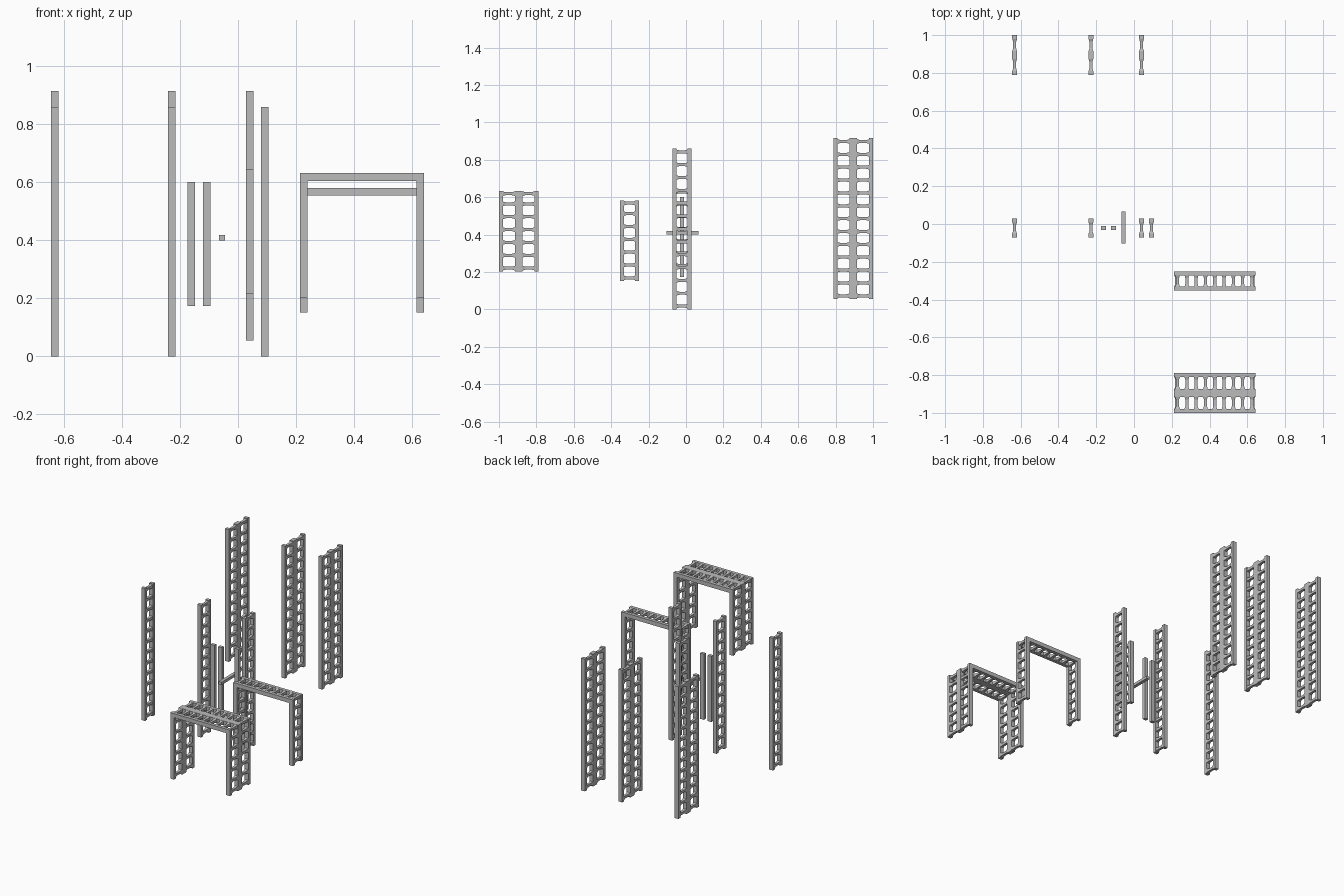
import bpy, bmesh, math
from mathutils import Matrix, Vector

if "Cube" in bpy.data.objects:
    bpy.data.objects.remove(bpy.data.objects["Cube"])

steel = bpy.data.materials.new("plain_grey")
steel.use_nodes = True
GREY = (0.5, 0.5, 0.5, 1)
steel.diffuse_color = GREY
steel.node_tree.nodes["Principled BSDF"].inputs["Base Color"].default_value = GREY

DEPTH = 0.0265     # rail thickness across the ladder face
RAIL = 0.021       # rail width
SINGLE, DOUBLE = 0.102, 0.211
INSET = 0.0175     # first rung from the rail end
PITCH = 0.0687
# Square rung profile: fraction along its length, half thickness (flared ends)
FLARE = [(0, 0.0125), (0.1, 0.0103), (0.25, 0.008),
         (0.75, 0.008), (0.9, 0.0103), (1, 0.0125)]


def add_box(bm, low, high):
    low, high = Vector(low), Vector(high)
    m = Matrix.Translation((low + high) / 2) @ Matrix.Diagonal((*(high - low), 1))
    bmesh.ops.create_cube(bm, size=1, matrix=m)


def add_rung(bm, y0, y1, z):
    corners = ((-1, -1), (1, -1), (1, 1), (-1, 1))
    rings = [[bm.verts.new((h * cx, y0 + t * (y1 - y0), z + h * cz)) for cx, cz in corners]
             for t, h in FLARE]
    for a, b in zip(rings, rings[1:]):
        for i in range(4):
            j = (i + 1) % 4
            bm.faces.new((a[i], a[j], b[j], b[i]))
    bm.faces.new(rings[0])
    bm.faces.new(rings[-1])


def add_ladder(bm, width, length, rungs, place):
    """Upright ladder with its foot at the origin, then moved by the matrix."""
    part = bmesh.new()
    half = width / 2
    rails = [(-half, RAIL - half), (half - RAIL, half)]
    if width == DOUBLE:
        rails.insert(1, (-RAIL, RAIL))
    for y0, y1 in rails:
        add_box(part, (-DEPTH / 2, y0, 0), (DEPTH / 2, y1, length))
    for z in rungs:
        for left, right in zip(rails, rails[1:]):
            add_rung(part, left[1], right[0], z)
    bmesh.ops.recalc_face_normals(part, faces=part.faces)
    part.transform(place)
    mesh = bpy.data.meshes.new("part")
    part.to_mesh(mesh)
    part.free()
    bm.from_mesh(mesh)
    bpy.data.meshes.remove(mesh)


def finish(bm, name):
    mesh = bpy.data.meshes.new(name)
    bm.to_mesh(mesh)
    bm.free()
    mesh.materials.append(steel)
    obj = bpy.data.objects.new(name, mesh)
    bpy.context.collection.objects.link(obj)


def spread(length, count):
    return [INSET + (length - 2 * INSET) * i / (count - 1) for i in range(count)]


def ladder(name, width, x, y, z, length, count):
    bm = bmesh.new()
    add_ladder(bm, width, length, spread(length, count), Matrix.Translation((x, y, z)))
    finish(bm, name)


def arch(name, width, y, z0, z1):
    bm = bmesh.new()
    x0, x1 = 0.213, 0.642
    # Two legs that end under the beam
    for x in (x0 + DEPTH / 2, x1 - DEPTH / 2):
        add_ladder(bm, width, z1 - z0 - DEPTH, [INSET + PITCH * i for i in range(6)],
                   Matrix.Translation((x, y, z0)))
    # Beam laid along x with closer rungs
    lay = Matrix.Translation((x0, y, z1 - DEPTH / 2)) @ Matrix.Rotation(math.pi / 2, 4, 'Y')
    add_ladder(bm, width, x1 - x0, spread(x1 - x0, 9), lay)
    finish(bm, name)


def bar(name, low, high):
    bm = bmesh.new()
    add_box(bm, low, high)
    finish(bm, name)


# Tall double ladders in the back row
for i, x in enumerate((-0.632, -0.228, 0.040)):
    ladder(f"double_ladder_{i + 1}", DOUBLE, x, 0.8945, 0.055, 0.86, 13)

# Single ladders in the middle row
for i, x in enumerate((-0.632, -0.228, 0.092)):
    ladder(f"single_ladder_{i + 1}", SINGLE, x, -0.021, 0, 0.86, 13)
ladder("short_ladder", SINGLE, 0.040, -0.021, 0.217, 0.429, 7)

# Arches in the front row
arch("double_arch", DOUBLE, -0.8945, 0.203, 0.632)
arch("single_arch", SINGLE, -0.302, 0.151, 0.581)

# Loose posts and one crossbar
for i, x in enumerate((-0.162, -0.108)):
    bar(f"post_{i + 1}", (x - 0.013, -0.031, 0.174), (x + 0.013, -0.01, 0.601))
bar("crossbar", (-0.066, -0.104, 0.4), (-0.045, 0.066, 0.418))
